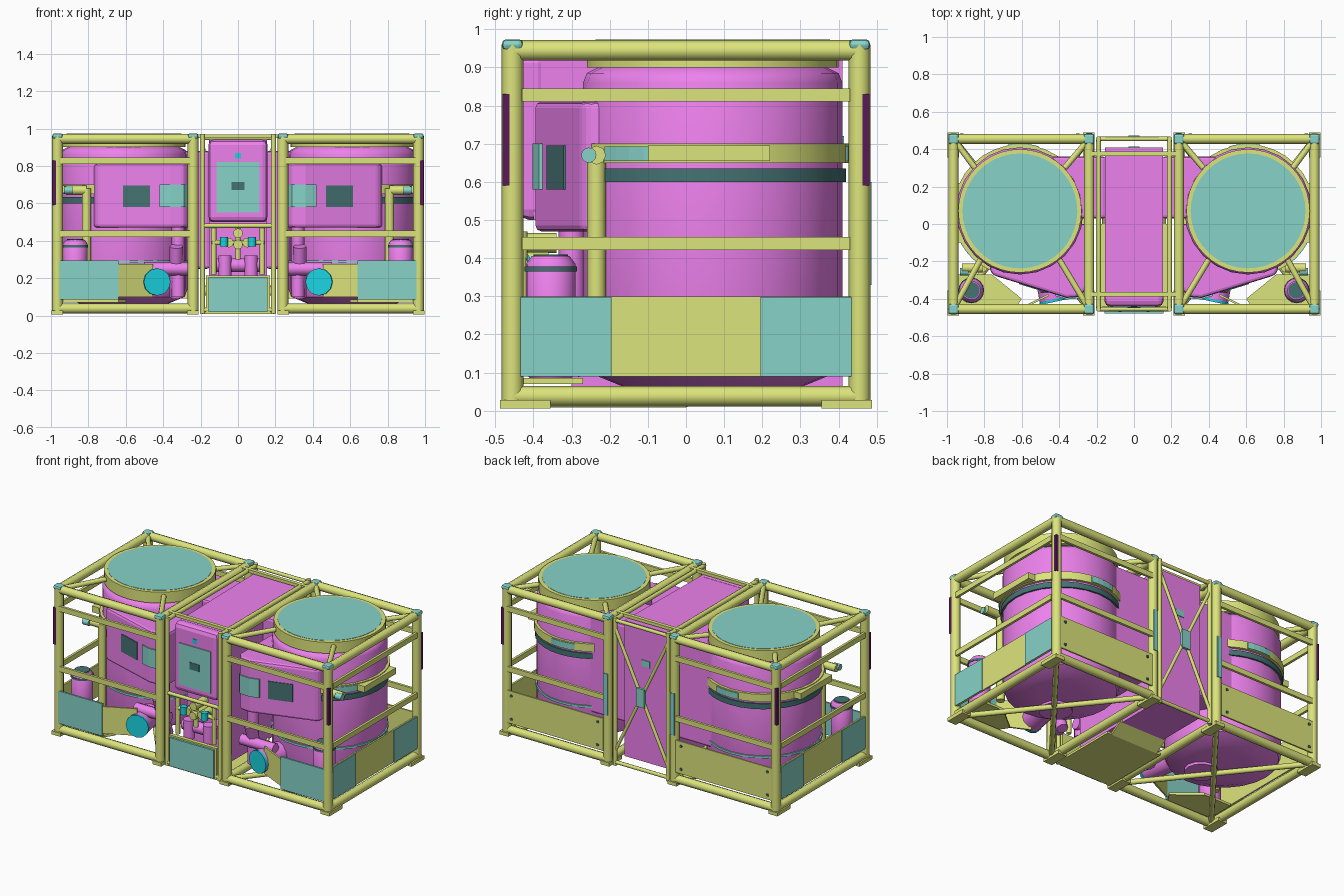
import bpy, bmesh, math
from mathutils import Vector, Matrix

if "Cube" in bpy.data.objects:
    bpy.data.objects.remove(bpy.data.objects["Cube"])

COL = dict(olive=(.72, .78, .2), pink=(.85, .22, .85), teal=(.24, .65, .58), slate=(.06, .17, .17),
           cyan=(.01, .65, .75), plum=(.1, .01, .1))
MAT = {}
for k, c in COL.items():
    MAT[k] = bpy.data.materials.new(k)
    MAT[k].diffuse_color = (*c, 1)


def make(name, bm, mat, mir='', bevel=0, smooth=False):
    bmesh.ops.recalc_face_normals(bm, faces=bm.faces)
    me = bpy.data.meshes.new(name)
    bm.to_mesh(me)
    bm.free()
    if smooth:
        for p in me.polygons:
            p.use_smooth = True
        me.set_sharp_from_angle(angle=math.radians(46))
    me.materials.append(MAT[mat])
    ob = bpy.data.objects.new(name, me)
    bpy.context.collection.objects.link(ob)
    if bevel:
        b = ob.modifiers.new('bevel', 'BEVEL')
        b.width, b.segments, b.limit_method = bevel, 2, 'ANGLE'
    if mir:
        m = ob.modifiers.new('mirror', 'MIRROR')
        m.use_axis = ('x' in mir, 'y' in mir, False)
        m.use_mirror_merge = False


def box(name, x, y, z, mat, mir='', bevel=0):
    bm = bmesh.new()
    bmesh.ops.create_cube(bm, size=1)
    for v in bm.verts:
        v.co = [a[0] + (c + .5) * (a[1] - a[0]) for a, c in zip((x, y, z), v.co)]
    make(name, bm, mat, mir, bevel)


def tube(name, lines, r, mat, mir='', n=8):
    bm = bmesh.new()
    for a, b in lines:
        a, b = Vector(a), Vector(b)
        rot = (b - a).to_track_quat('Z', 'Y').to_matrix().to_4x4()
        bmesh.ops.create_cone(bm, cap_ends=True, segments=n, radius1=r, radius2=r, depth=(b - a).length,
                              matrix=Matrix.Translation((a + b) / 2) @ rot)
    make(name, bm, mat, mir, smooth=True)


def lathe(name, c, prof, mat, mir='x', n=32, closed=False):
    bm = bmesh.new()
    rings = [[bm.verts.new((c[0] + r * math.cos(2 * math.pi * i / n), c[1] + r * math.sin(2 * math.pi * i / n), z))
              for i in range(n)] for r, z in prof]
    pairs = list(zip(rings, rings[1:])) + ([(rings[-1], rings[0])] if closed else [])
    for p, q in pairs:
        for i in range(n):
            j = (i + 1) % n
            bm.faces.new((p[i], p[j], q[j], q[i]))
    if not closed:
        bm.faces.new(rings[0])
        bm.faces.new(rings[-1])
    make(name, bm, mat, mir, smooth=True)


def band(name, c, r0, r1, z0, z1, mat, n=32):
    lathe(name, c, [(r0, z0), (r1, z0), (r1, z1), (r0, z1)], mat, n=n, closed=True)


def prism(name, poly, lo, hi, mat, mir='', bevel=0, axis='z'):
    put = (lambda p, h: (p[0], p[1], h)) if axis == 'z' else (lambda p, h: (h, p[0], p[1]))
    bm = bmesh.new()
    a = [bm.verts.new(put(p, lo)) for p in poly]
    b = [bm.verts.new(put(p, hi)) for p in poly]
    bm.faces.new(a)
    bm.faces.new(b)
    for i in range(len(a)):
        j = (i + 1) % len(a)
        bm.faces.new((a[i], a[j], b[j], b[i]))
    make(name, bm, mat, mir, bevel)


def arc_panel(name, c, r, a0, a1, z0, z1, mat):
    ang = [math.radians(a0 + (a1 - a0) * i / 4) for i in range(5)]
    outer = [(c[0] + r * math.cos(a), c[1] + r * math.sin(a)) for a in ang]
    inner = [(c[0] + (r - .01) * math.cos(a), c[1] + (r - .01) * math.sin(a)) for a in ang]
    prism(name, outer + inner[::-1], z0, z1, mat, 'x')


# cage posts, rails, corner blocks and feet (mirrored to both cages)
XI, XO, Y = .24, .965, .455
for x, tag in ((XI, 'inner'), (XO, 'outer')):
    tube(f'{tag}_corner_post', [((x, Y, .02), (x, Y, .96))], .029, 'olive', 'xy')
    tube(f'{tag}_side_rails', [((x, -Y, z), (x, Y, z)) for z in (.038, .945)], .027, 'olive', 'x')
    box(f'{tag}_top_corner', (x - .028, x + .028), (Y - .028, Y + .028), (.945, .974), 'teal', 'xy', .012)
    box(f'{tag}_foot', (x - .03, x + .033), (Y - .1, Y + .033), (.005, .028), 'olive', 'xy')
tube('end_rails', [((XI, Y, z), (XO, Y, z)) for z in (.038, .945)], .027, 'olive', 'xy')
for z in (.438, .828):
    box('long_guard_bar', (XI, XO), (.462, .478), (z - .017, z + .017), 'olive', 'xy')
    box('outer_guard_bar', (.972, .988), (-.43, .43), (z - .017, z + .017), 'olive', 'x')

# floor diagonals and roof diagonals to the tank collar
tube('floor_cross', [((XI, -Y, .035), (XO, Y, .035)), ((XI, Y, .035), (XO, -Y, .035))], .017, 'olive', 'x')
tube('roof_brace', [((XI, -Y, .945), (.40, -.19, .945)), ((XO, -Y, .945), (.82, -.19, .945)),
                    ((XI, Y, .945), (.37, .30, .945)), ((XO, Y, .945), (.85, .30, .945))], .016, 'olive', 'x')

# kick plates with coloured end panels
box('outer_kick_plate', (.970, .980), (-.44, .44), (.09, .30), 'olive', 'x')
box('outer_kick_panel', (.980, .985), (.195, .44), (.09, .298), 'teal', 'xy')
box('back_kick_plate', (.26, .955), (.468, .478), (.09, .30), 'olive', 'x')
tube('kick_plate_bolts', [((x, .475, z), (x, .484, z)) for x in (.30, .92) for z in (.12, .27)], .009, 'slate', 'x')
box('front_kick_panel', (.64, .96), (-.48, -.468), (.085, .295), 'teal', 'x')
prism('front_kick_fold', [(.645, -.476), (.645, -.466), (.46, -.375), (.455, -.385)], .10, .275, 'olive', 'x')
prism('bottle_shelf', [(.955, -.45), (.64, -.46), (.60, -.40), (.76, -.27), (.955, -.27)], .07, .085, 'olive', 'x')

# main tanks, collars and lids
C = (.61, .07)
lathe('tank', C, [(.14, .06), (.24, .065), (.325, .10), (.34, .14), (.34, .86), (.33, .885), (.30, .90), (.28, .91)],
      'pink', n=24)
tube('tank_outlet', [((.55, -.05, .045), (.55, -.05, .1))], .1, 'pink', 'x', 12)
band('tank_collar', C, .306, .330, .90, .972, 'olive', 40)
lathe('tank_lid', C, [(.307, .92), (.307, .974)], 'teal', n=40)
band('tank_strap', C, .335, .356, .65, .70, 'olive')
band('tank_strap_trim', C, .335, .35, .60, .635, 'slate')
band('tank_base_trim', C, .335, .347, .28, .294, 'teal')
for x0, x1 in ((.24, .33), (.91, .98)):
    box('strap_bracket', (x0, x1), (-.1, .22), (.655, .695), 'olive', 'x')
arc_panel('strap_panel', C, .36, -52, -23, .655, .693, 'teal')
arc_panel('back_strap_panel', C, .36, 80, 106, .655, .693, 'teal')

# front equipment housing with slanted face and small panels
prism('front_housing', [(.25, .0), (.25, -.34), (.29, -.39), (.36, -.395), (.75, -.275), (.77, -.25), (.77, 0)],
      .47, .81, 'pink', 'x', .025)
prism('housing_dark_panel', [(.47, -.366), (.47, -.35), (.615, -.305), (.615, -.321)], .58, .695, 'slate', 'x')
prism('housing_light_panel', [(.27, -.373), (.29, -.398), (.36, -.403), (.42, -.385), (.42, -.36), (.29, -.37)],
      .58, .70, 'teal', 'x')
box('connecting_duct', (.15, .52), (.03, .36), (.25, .88), 'pink', 'x', .015)

# pump with cyan cap under the housing
tube('pump_body', [((.435, -.405, .18), (.47, -.22, .18))], .07, 'pink', 'x', 12)
tube('pump_cap', [((.432, -.418, .18), (.435, -.404, .18))], .073, 'cyan', 'x', 12)
tube('pump_pipes', [((.33, -.35, .37), (.33, -.25, .10)), ((.26, -.33, .25), (.50, -.33, .25)),
                    ((.32, -.30, .10), (.32, -.30, .48))], .035, 'pink', 'x')

# corner bottle and fill pipe
lathe('corner_bottle', (.87, -.355), [(.055, .085), (.065, .10), (.065, .385), (.05, .405)], 'pink', n=16)
band('bottle_ring', (.87, -.355), .06, .069, .365, .378, 'slate', 16)
lathe('bottle_cap', (.87, -.355), [(.045, .40), (.045, .41)], 'slate', n=16)
tube('fill_pipe', [((.81, -.235, .10), (.81, -.235, .68)), ((.81, -.235, .67), (.92, -.235, .67))], .025, 'olive', 'x')
tube('fill_pipe_cap', [((.885, -.255, .67), (.93, -.255, .67))], .02, 'teal', 'x', 12)

# marker strips on the posts
box('outer_marker', (.972, .991), (.462, .481), (.59, .83), 'plum', 'xy')
box('inner_back_marker', (.225, .255), (.475, .486), (.33, .60), 'teal', 'x')

# centre cabinet
prism('cabinet_body', [(-.40, .50), (-.40, .93), (.41, .94), (.41, .06), (-.30, .06), (-.30, .50)],
      -.155, .155, 'pink', axis='x')
box('cabinet_door', (-.158, .158), (-.44, -.36), (.50, .94), 'pink', bevel=.028)
box('door_panel', (-.115, .115), (-.446, -.436), (.55, .82), 'teal')
box('door_badge', (-.035, .035), (-.449, -.444), (.67, .715), 'slate')
box('door_latch', (-.015, .015), (-.444, -.434), (.84, .87), 'cyan')
box('cabinet_floor', (-.2, .2), (-.46, .0), (.008, .022), 'olive')
prism('floor_fold', [(0, .008), (0, .022), (.08, .075), (.08, .061)], -.17, .17, 'olive', axis='x')
box('lower_front_panel', (-.157, .157), (-.478, -.465), (.02, .205), 'teal')
box('lower_front_frame', (-.17, .17), (-.465, -.44), (.02, .215), 'olive')

# centre frame
tube('centre_posts', [((.19, .455, .01), (.19, .455, .97))], .014, 'olive', 'xy')
tube('centre_roof_rails', [((.19, -.46, .955), (.19, .46, .955))], .014, 'olive', 'x')
for y in (-.375, .375):
    box('roof_link', (-.24, .24), (y - .012, y + .012), (.948, .968), 'olive')
tube('centre_cross_rails', [((-.19, y, z), (.19, y, z)) for y, z in
                            ((.455, .95), (.455, .03), (-.455, .03), (-.455, .48))], .012, 'olive')
tube('back_cross', [((-.19, .455, .10), (.19, .455, .90)), ((.19, .455, .10), (-.19, .455, .90))], .011, 'olive')
box('back_cross_plate', (-.03, .03), (.455, .472), (.44, .56), 'teal')
box('back_cabinet_panel', (-.03, .03), (.408, .415), (.68, .72), 'teal')

# valve cluster
tube('valve_manifold', [((-.14, -.43, .39), (.14, -.43, .39)), ((0, -.43, .30), (0, -.43, .47)),
                        ((-.13, -.43, .22), (-.13, -.43, .47)), ((.13, -.43, .22), (.13, -.43, .47))], .014, 'olive')
tube('valve_bodies', [((s * .05, -.45, .39), (s * .05, -.36, .39)) for s in (-1, 1)] +
     [((0, -.465, .38), (0, -.30, .38)), ((0, -.46, .44), (0, -.34, .44))], .026, 'olive', n=10)
tube('valve_knobs', [((.06, -.43, .395), (.09, -.43, .395)), ((.075, -.45, .37), (.075, -.45, .42))], .022, 'cyan', 'x', 10)
tube('valve_hoses', [((.07, -.40, .20), (.07, -.40, .32)), ((.07, -.40, .28), (.07, -.28, .28)),
                     ((0, -.38, .27), (.12, -.38, .27))], .036, 'pink', 'x', 10)

for m in bpy.data.materials:
    if m.users and not m.is_grease_pencil:
        m.use_nodes = True
        m.node_tree.nodes["Principled BSDF"].inputs["Base Color"].default_value = m.diffuse_color
